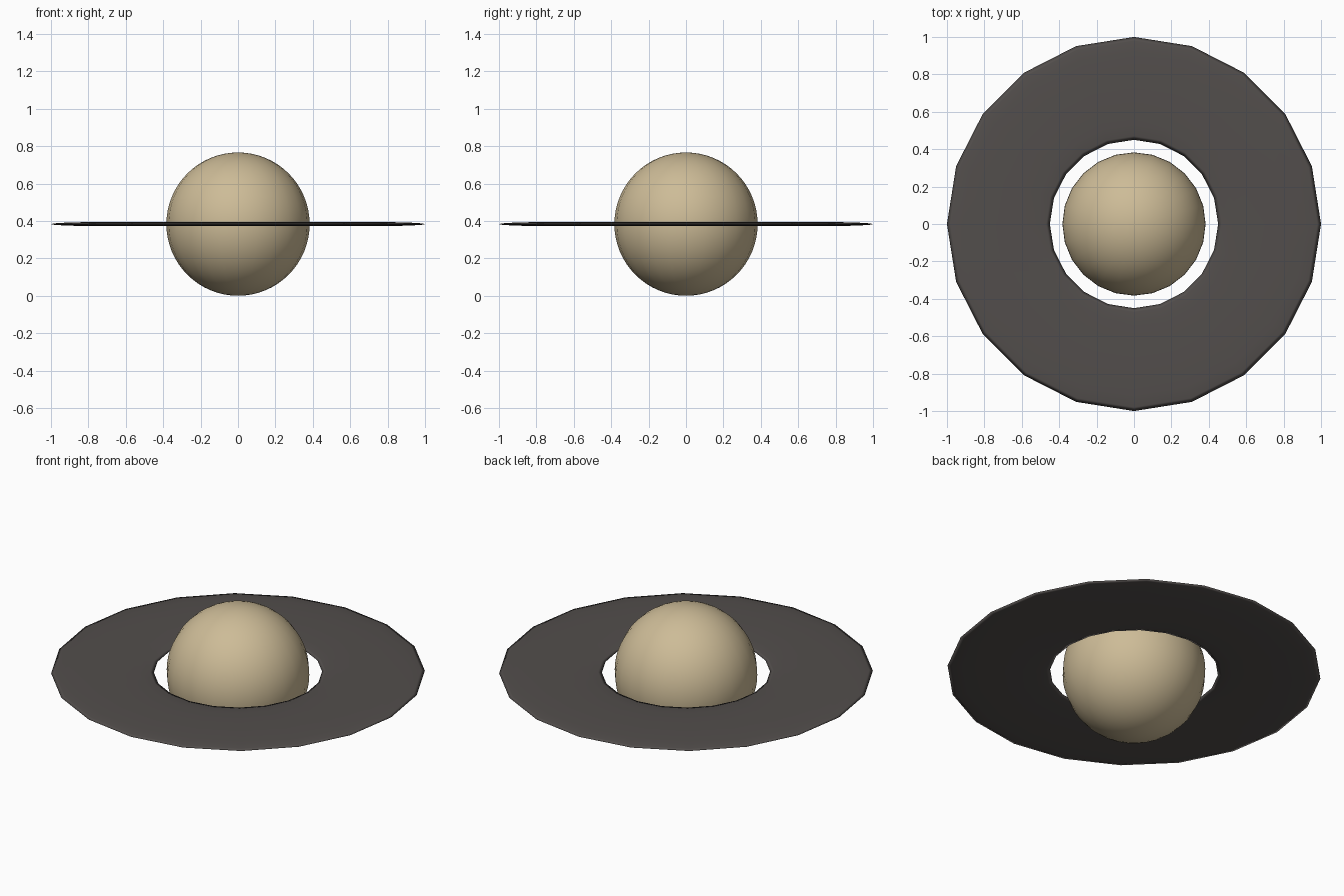
import bpy

if "Cube" in bpy.data.objects:
    bpy.data.objects.remove(bpy.data.objects["Cube"])

R = 0.383      # globe radius
MAJOR, MINOR = 0.725, 0.275
THICK = 0.011  # half thickness of the ring


def material(name, rgb):
    m = bpy.data.materials.new(name)
    m.diffuse_color = (*rgb, 1)
    m.use_nodes = True
    m.node_tree.nodes["Principled BSDF"].inputs["Base Color"].default_value = m.diffuse_color
    return m


def finish(name, mat, scale):
    ob = bpy.context.object
    ob.name = name
    ob.scale = scale
    bpy.ops.object.transform_apply(location=False, rotation=False, scale=True)
    ob.data.materials.append(mat)
    bpy.ops.object.shade_smooth()
    return ob


# Planet globe
bpy.ops.mesh.primitive_uv_sphere_add(segments=24, ring_count=32, radius=R, location=(0, 0, R))
finish("planet_globe", material("tan", (0.61, 0.50, 0.31)), (1, 1, 1))

# Flat ring: a squashed twenty-sided torus
bpy.ops.mesh.primitive_torus_add(major_segments=20, minor_segments=16, major_radius=MAJOR,
                                 minor_radius=MINOR, location=(0, 0, R))
finish("planet_ring", material("dark grey", (0.085, 0.076, 0.072)), (1, 1, THICK / MINOR))
